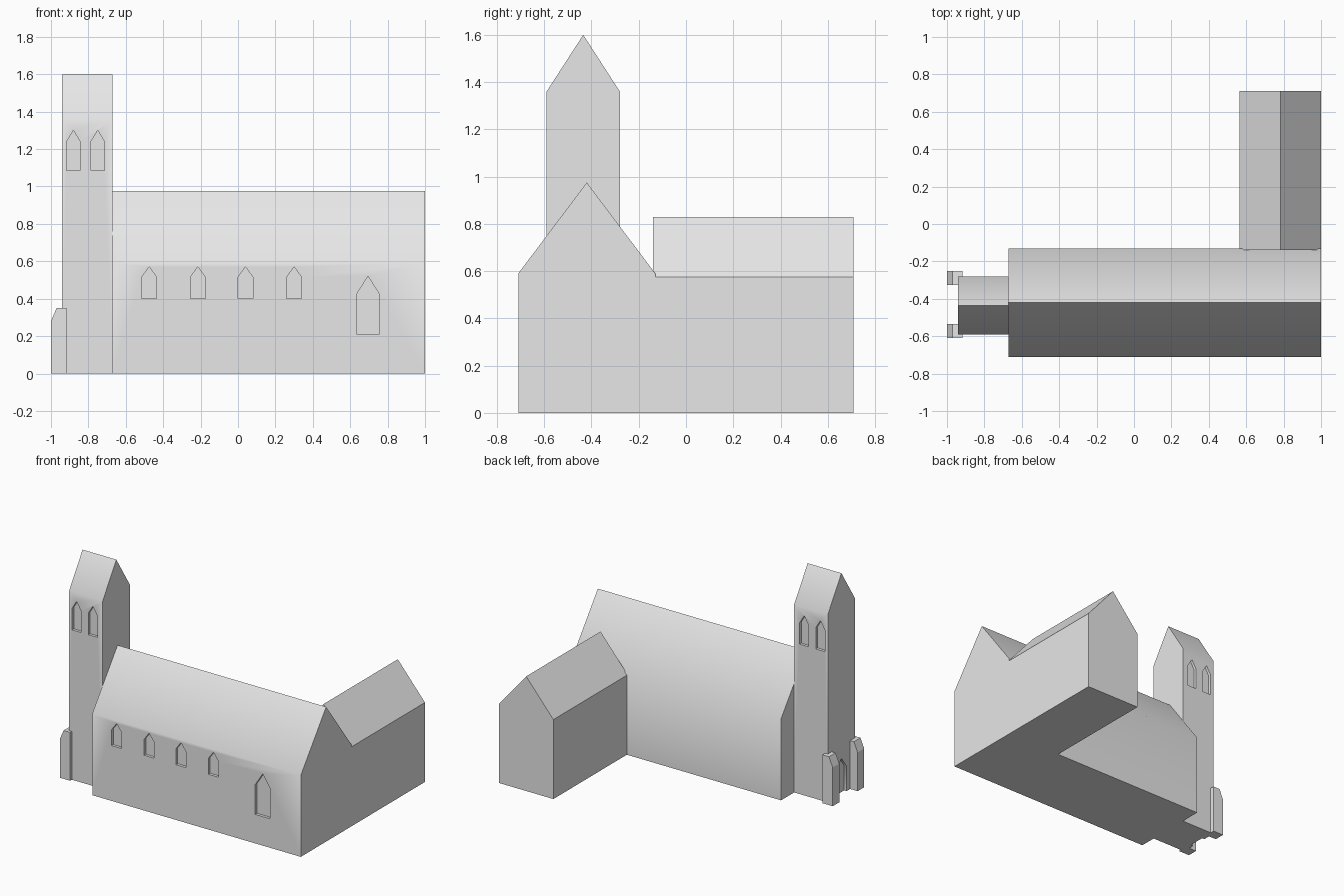
import bpy, math
from mathutils import Vector

if "Cube" in bpy.data.objects:
    bpy.data.objects.remove(bpy.data.objects["Cube"])

stone = bpy.data.materials.new("grey_stone")
stone.diffuse_color = (0.8, 0.8, 0.8, 1)
stone.use_nodes = True
stone.node_tree.nodes["Principled BSDF"].inputs["Base Color"].default_value = stone.diffuse_color


def prism(name, profile, axis, lo, hi):
    """Extrude a 2D profile along an axis; the profile is (other axis, z)."""
    n = len(profile)
    put = (lambda a, z, t: (t, a, z)) if axis == 'X' else (lambda a, z, t: (a, t, z))
    verts = [put(a, z, t) for t in (lo, hi) for a, z in profile]
    faces = [tuple(range(n)), tuple(range(2 * n - 1, n - 1, -1))]
    faces += [(i, n + i, n + (i + 1) % n, (i + 1) % n) for i in range(n)]
    # keep face normals outward whatever the axis
    area = sum(profile[i][0] * profile[(i + 1) % n][1] - profile[(i + 1) % n][0] * profile[i][1]
               for i in range(n))
    if (axis == 'X') == (area > 0):
        faces = [f[::-1] for f in faces]
    mesh = bpy.data.meshes.new(name)
    mesh.from_pydata(verts, [], faces)
    mesh.materials.append(stone)
    obj = bpy.data.objects.new(name, mesh)
    bpy.context.collection.objects.link(obj)
    return obj


def gable(a0, a1, eave, ridge):
    """House-shaped section."""
    return [(a0, 0), (a1, 0), (a1, eave), ((a0 + a1) / 2, ridge), (a0, eave)]


def pointed(c, half, sill, shoulder, apex):
    """Pointed window outline."""
    return [(c - half, sill), (c + half, sill), (c + half, shoulder), (c, apex), (c - half, shoulder)]


def activate(obj):
    bpy.ops.object.select_all(action='DESELECT')
    obj.select_set(True)
    bpy.context.view_layer.objects.active = obj


def recess(obj, outline, axis, lo, hi):
    cutter = prism("recess_cutter", outline, axis, lo, hi)
    cutter.hide_render = True
    mod = obj.modifiers.new("recess", 'BOOLEAN')
    mod.operation, mod.solver, mod.object = 'DIFFERENCE', 'EXACT', cutter
    activate(obj)
    bpy.ops.object.modifier_apply(modifier=mod.name)
    bpy.data.objects.remove(cutter)


DEPTH = 0.02

# Main hall with four small windows and one large one on the front
nave = prism("nave", gable(-0.71, -0.13, 0.59, 0.975), 'X', -0.67, 1.0)
for x in (-0.475, -0.215, 0.04, 0.30):
    recess(nave, pointed(x, 0.04, 0.40, 0.515, 0.57), 'Y', -0.8, -0.71 + DEPTH)
recess(nave, pointed(0.695, 0.06, 0.21, 0.425, 0.52), 'Y', -0.8, -0.71 + DEPTH)

# Rear wing
wing = prism("rear_wing", gable(0.565, 1.0, 0.575, 0.83), 'Y', -0.14, 0.71)

# Bell tower with paired windows front and back, and a doorway at the end
tower = prism("tower", gable(-0.59, -0.28, 1.36, 1.60), 'X', -0.94, -0.67)
for x in (-0.88, -0.75):
    outline = pointed(x, 0.036, 1.085, 1.24, 1.30)
    recess(tower, outline, 'Y', -0.7, -0.59 + DEPTH)
    recess(tower, outline, 'Y', -0.28 - DEPTH, -0.2)
recess(tower, pointed(-0.435, 0.06, -0.05, 0.18, 0.26), 'X', -1.1, -0.94 + DEPTH)

# Corner buttresses with sloped caps
cap = [(-1.0, 0), (-0.917, 0), (-0.917, 0.35), (-0.97, 0.35), (-1.0, 0.28)]
buttresses = [prism("buttress_" + side, cap, 'Y', y, y + 0.075)
              for side, y in (("front", -0.61), ("back", -0.325))]

# Soft eaves on hall and tower, crisp edges elsewhere
for obj in (nave, wing, tower, *buttresses):
    activate(obj)
    angle = 38.5 if obj in (nave, tower) else 15
    bpy.ops.object.shade_smooth_by_angle(angle=math.radians(angle))
